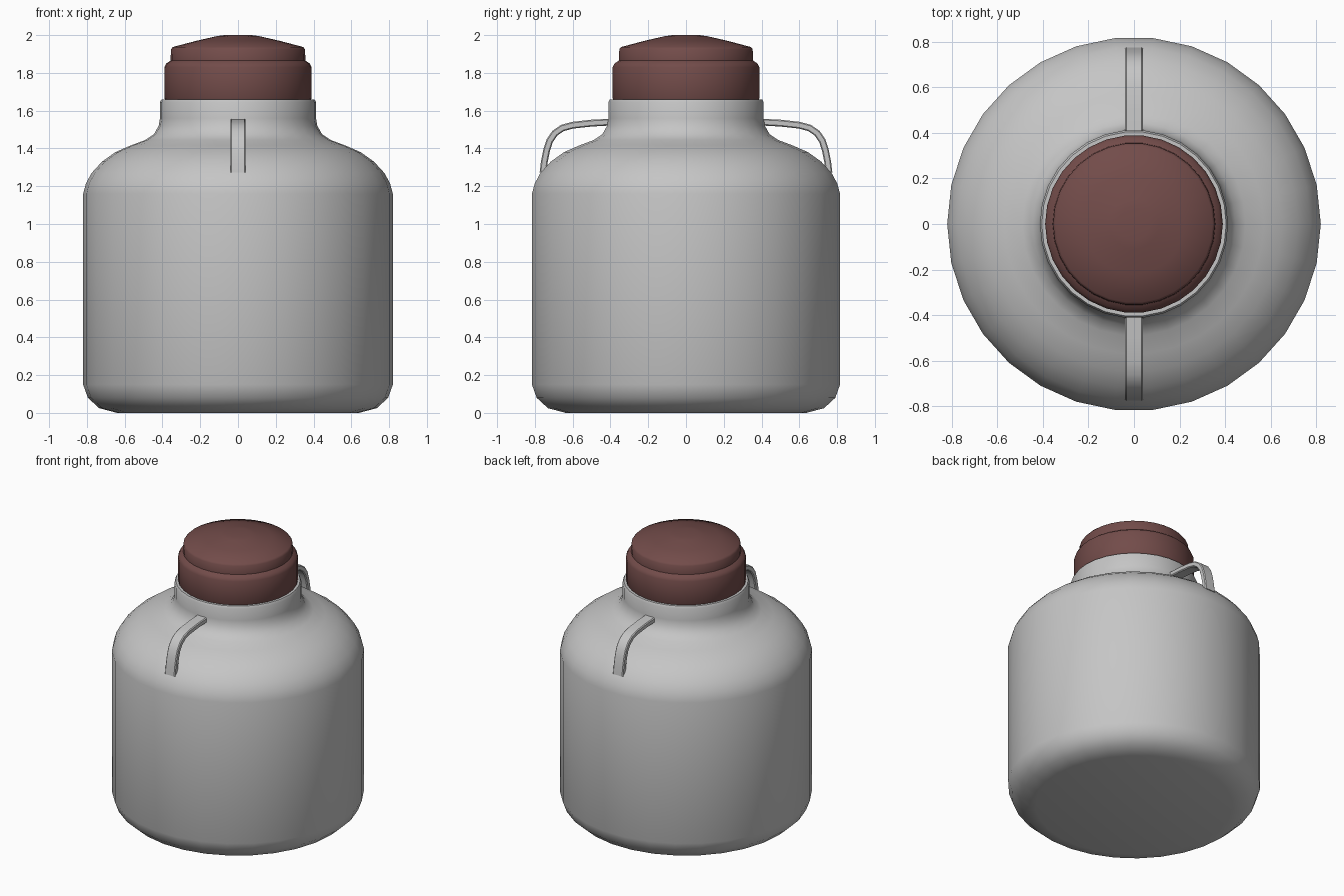
import bpy, bmesh, math
from mathutils import Vector

if "Cube" in bpy.data.objects:
    bpy.data.objects.remove(bpy.data.objects["Cube"], do_unlink=True)

SIDES = 30


def material(name, rgb):
    m = bpy.data.materials.new(name)
    m.use_nodes = True
    m.diffuse_color = (*rgb, 1)
    m.node_tree.nodes["Principled BSDF"].inputs["Base Color"].default_value = (*rgb, 1)
    return m


def finish(bm, name, mat, angle):
    bmesh.ops.recalc_face_normals(bm, faces=bm.faces)
    mesh = bpy.data.meshes.new(name)
    bm.to_mesh(mesh)
    bm.free()
    mesh.materials.append(mat)
    obj = bpy.data.objects.new(name, mesh)
    bpy.context.collection.objects.link(obj)
    bpy.ops.object.select_all(action="DESELECT")
    obj.select_set(True)
    bpy.context.view_layer.objects.active = obj
    bpy.ops.object.shade_smooth_by_angle(angle=math.radians(angle))
    return obj


def lathe(name, profile, mat):
    """Spin an (r, z) profile, starting and ending on the axis, about z."""
    bm = bmesh.new()
    verts = [bm.verts.new((r, 0, z)) for r, z in profile]
    edges = [bm.edges.new(pair) for pair in zip(verts, verts[1:])]
    bmesh.ops.spin(bm, geom=verts + edges, axis=(0, 0, 1), cent=(0, 0, 0),
                   angle=math.tau, steps=SIDES, use_duplicate=False)
    bmesh.ops.remove_doubles(bm, verts=bm.verts, dist=0.0005)
    return finish(bm, name, mat, 40)


def handle(name, side, path, mat):
    """Sweep a flat strap along a (y, z) path; side is -1 front, 1 back."""
    width, thick, chamfer = 0.04, 0.018, 0.006
    section = [(width, thick - chamfer), (width - chamfer, thick)]
    section += [(-x, t) for x, t in reversed(section)]
    section += [(-x, -t) for x, t in section]
    pts = [Vector(p) for p in path]
    bm = bmesh.new()
    rings = []
    for i, p in enumerate(pts):
        d = (pts[min(i + 1, len(pts) - 1)] - pts[max(i - 1, 0)]).normalized()
        n = Vector((-d.y, d.x))
        rings.append([bm.verts.new((x, side * (p.x + n.x * t), p.y + n.y * t))
                      for x, t in section])
    for a, b in zip(rings, rings[1:]):
        for k in range(len(a)):
            j = (k + 1) % len(a)
            bm.faces.new((a[k], a[j], b[j], b[k]))
    bm.faces.new(rings[0])
    bm.faces.new(rings[-1])
    return finish(bm, name, mat, 35)


grey = material("light grey", (0.56, 0.56, 0.56))
maroon = material("dull maroon", (0.17, 0.072, 0.068))

# Jar with rounded base, shoulder and neck
lathe("jar_body", [
    (0, 0), (0.64, 0), (0.735, 0.025), (0.795, 0.08), (0.82, 0.15),
    (0.82, 1.16), (0.805, 1.215), (0.775, 1.27), (0.72, 1.33), (0.65, 1.38),
    (0.57, 1.415), (0.49, 1.445), (0.445, 1.475), (0.42, 1.52), (0.413, 1.56),
    (0.413, 1.645), (0.405, 1.66), (0, 1.66)], grey)

# Stepped screw lid with a shallow domed top
lathe("lid", [
    (0, 1.655), (0.385, 1.655), (0.39, 1.665), (0.39, 1.83), (0.38, 1.85),
    (0.357, 1.865), (0.355, 1.925), (0.345, 1.937), (0.22, 1.97),
    (0.11, 1.995), (0.07, 2.0), (0, 2.0)], maroon)

# Strap handles from neck to shoulder
strap = [(0.39, 1.54), (0.50, 1.534), (0.60, 1.523), (0.655, 1.508),
         (0.695, 1.48), (0.722, 1.44), (0.738, 1.39), (0.75, 1.33), (0.757, 1.27)]
for label, side in (("front", -1), ("back", 1)):
    handle(label + "_handle", side, strap, grey)
